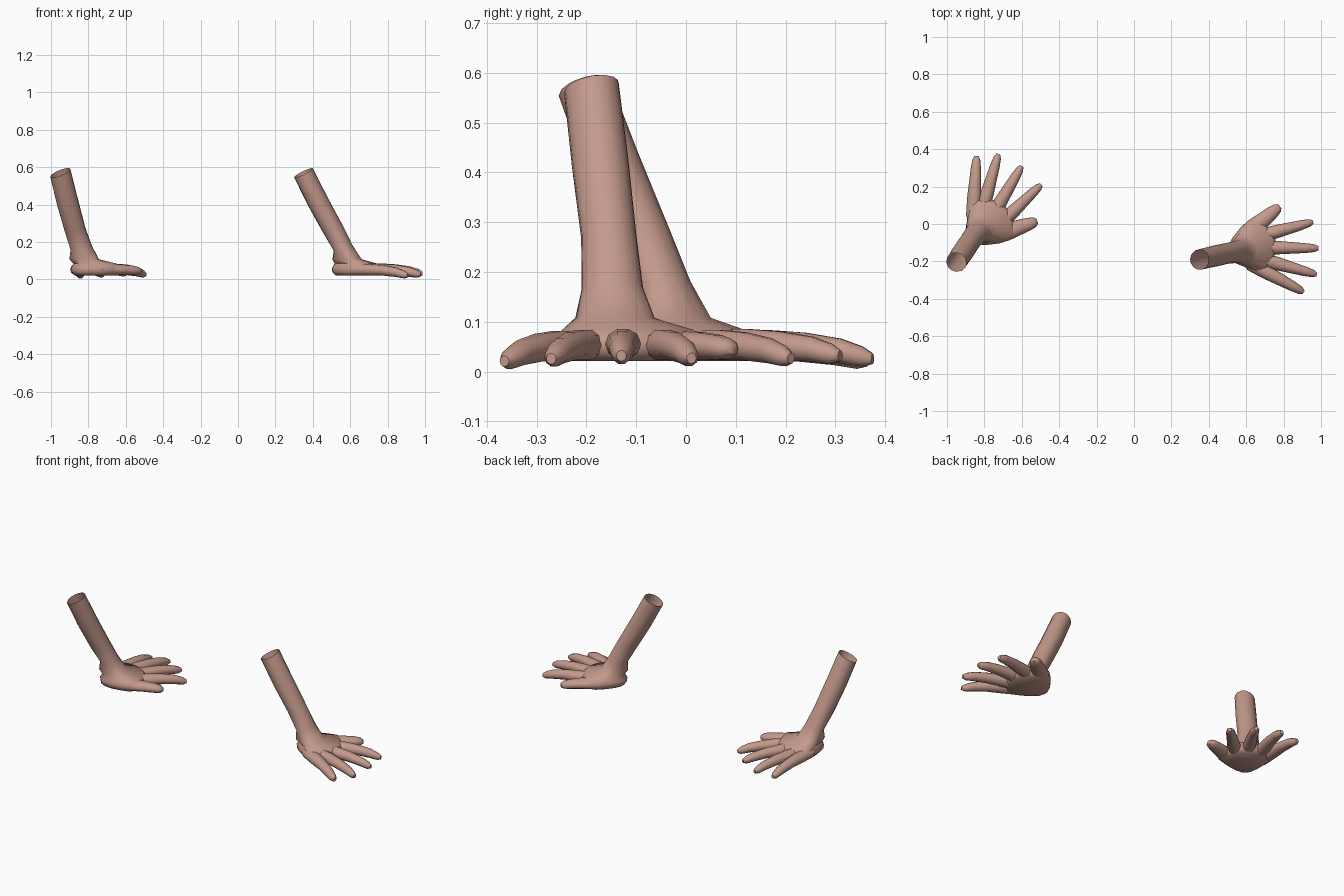
import bpy, bmesh, math
from mathutils import Vector, Matrix

if "Cube" in bpy.data.objects:
    bpy.data.objects.remove(bpy.data.objects["Cube"])

skin = bpy.data.materials.new("skin")
skin.diffuse_color = (0.55, 0.32, 0.26, 1)
skin.use_nodes = True
skin.node_tree.nodes["Principled BSDF"].inputs["Base Color"].default_value = skin.diffuse_color

# palm outline seen from above (hand points along +x)
OUTLINE = [(.765, -.125), (.75, -.06), (.71, -.01), (.665, .035), (.615, .022),
           (.565, -.025), (.525, -.075), (.502, -.125), (.515, -.17), (.56, -.21),
           (.605, -.238), (.66, -.265), (.71, -.245), (.745, -.19)]
CENTRE = Vector((.62, -.13))

# fingers: base xy, tip xy, base height, tip height, base half width
FINGERS = [((.60, -.055), (.782, .097), .052, .045, .048),
           ((.67, -.065), (.962, .012), .054, .027, .036),
           ((.67, -.125), (.992, -.13), .056, .032, .036),
           ((.67, -.185), (.982, -.272), .054, .026, .036),
           ((.62, -.21), (.912, -.367), .052, .021, .038)]
# finger stations: share of length, share of width, half height, share of drop
STATIONS = [(0, 1, .032, 0), (.3, 1, .032, .02), (.55, .85, .029, .12),
            (.78, .72, .026, .45), (.92, .56, .021, .85), (.985, .28, .011, 1)]


def loft(bm, rings, cap_start, cap_end):
    loops = [[bm.verts.new(p) for p in ring] for ring in rings]
    for a, b in zip(loops, loops[1:]):
        for i in range(len(a)):
            j = (i + 1) % len(a)
            bm.faces.new((a[i], a[j], b[j], b[i]))
    if cap_start:
        bm.faces.new(loops[0])
    if cap_end:
        bm.faces.new(loops[-1])


def palm_ring(scale, z):
    return [(*(CENTRE + (Vector(p) - CENTRE) * scale), z) for p in OUTLINE]


def arm_ring(x, y, z, rx, ry, tilt=(0, 0)):
    ring = []
    for p in OUTLINE:
        d = Vector(p) - CENTRE
        a = math.atan2(d.y, d.x)
        ox, oy = rx * math.cos(a), ry * math.sin(a)
        ring.append((x + ox, y + oy, z + tilt[0] * ox + tilt[1] * oy))
    return ring


def finger_rings(base, tip, z0, z1, width):
    base, tip = Vector(base), Vector(tip)
    d = (tip - base).normalized()
    side = Vector((-d.y, d.x))
    rings = []
    for t, w, h, drop in STATIONS:
        c = base.lerp(tip, t)
        z = z0 + (z1 - z0) * drop
        ring = []
        for k in range(10):
            a = math.tau * k / 10
            p = c + side * (width * w * math.cos(a))
            ring.append((p.x, p.y, z + h * math.sin(a)))
        rings.append(ring)
    return rings


def add_part(name, fill, matrix):
    bm = bmesh.new()
    fill(bm)
    bm.transform(matrix)
    bmesh.ops.recalc_face_normals(bm, faces=bm.faces)
    mesh = bpy.data.meshes.new(name)
    bm.to_mesh(mesh)
    bm.free()
    mesh.materials.append(skin)
    ob = bpy.data.objects.new(name, mesh)
    bpy.context.collection.objects.link(ob)
    ob.select_set(True)
    bpy.context.view_layer.objects.active = ob


def build(side, matrix, top):
    tx, ty = top
    # forearm, open at the cut end, flowing into the palm
    arm = [arm_ring(tx, ty, .57, .05, .055, (.48, .18)),
           arm_ring(tx + (.5 - tx) * .5, ty + (-.155 - ty) * .5, .42, .053, .057, (.4, .1)),
           arm_ring(.507, -.155, .27, .053, .056, (.35, 0)),
           arm_ring(.562, -.148, .168, .05, .062, (.3, 0)),
           arm_ring(.583, -.143, .108, .078, .08),
           palm_ring(.88, .084), palm_ring(1, .062),
           palm_ring(.98, .038), palm_ring(.82, .021)]
    add_part(side + "_forearm_and_palm", lambda bm: loft(bm, arm, False, True), matrix)

    def fingers(bm):
        for f in FINGERS:
            loft(bm, finger_rings(*f), True, True)
    add_part(side + "_fingers", fingers, matrix)


# second hand is the mirrored first one, turned and moved
mirror = Matrix.Diagonal((1, -1, 1, 1))
place = Matrix.Translation((-1.005, -.60, 0)) @ Matrix.Rotation(math.radians(58.5), 4, 'Z')
build("right", Matrix.Identity(4), (.35, -.19))
build("left", place @ mirror, (.366, -.16))

bpy.ops.object.shade_smooth_by_angle(angle=math.radians(55))
